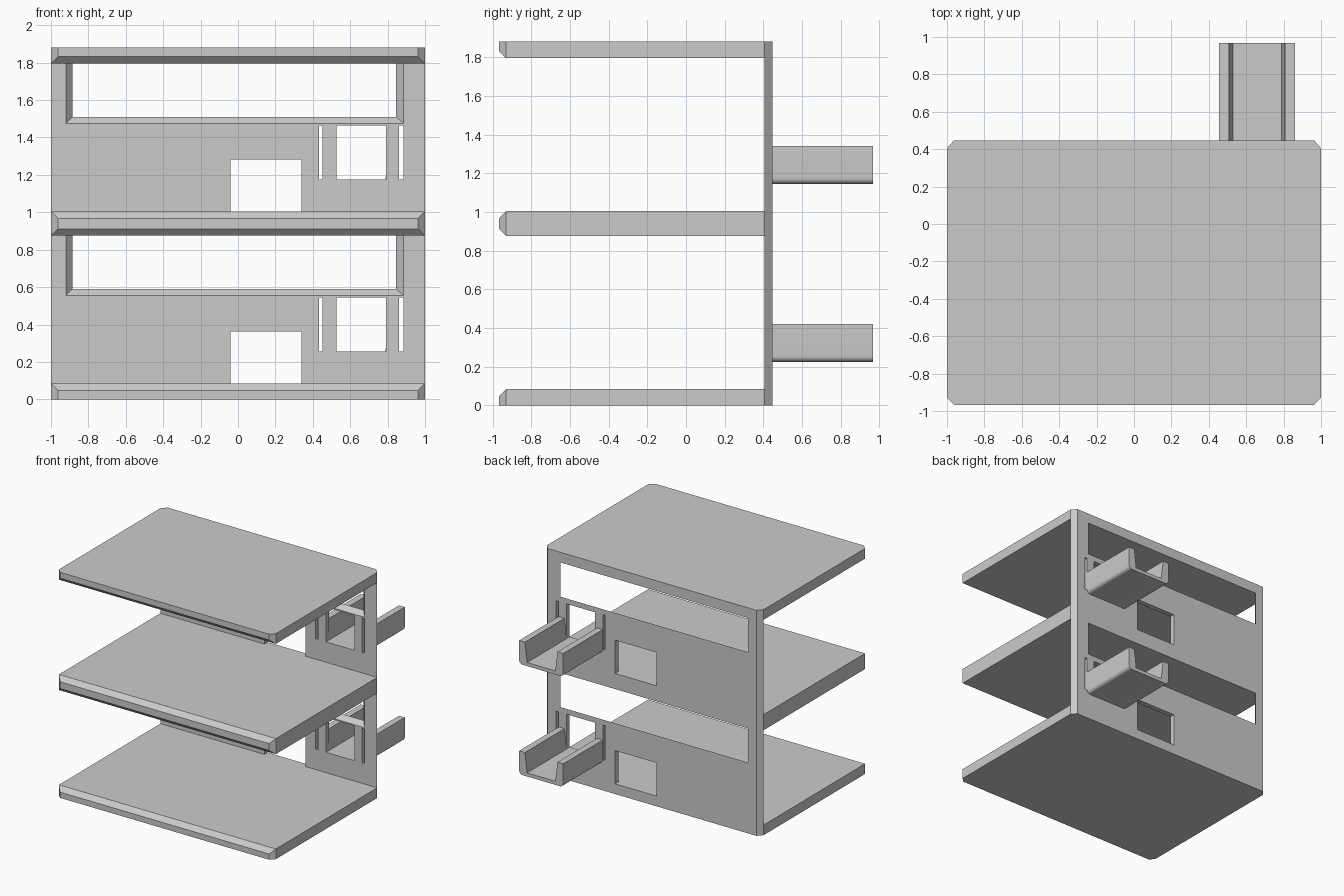
import bpy, bmesh, math

cube = bpy.data.objects.get("Cube")
if cube:
    bpy.data.objects.remove(cube, do_unlink=True)

grey = bpy.data.materials.new("plain_grey")
grey.use_nodes = True
grey.diffuse_color = (0.6, 0.6, 0.6, 1)
grey.node_tree.nodes["Principled BSDF"].inputs["Base Color"].default_value = (0.6, 0.6, 0.6, 1)

FRONT, BACK = -0.967, 0.967      # overall depth
WALL_IN, WALL_OUT = 0.405, 0.447  # back wall faces
CH = 0.037                       # chamfer size
STOREY = 0.92


def rect(x0, x1, z0, z1):
    return [(x0, z0), (x1, z0), (x1, z1), (x0, z1)]


def loft(bm, sections):
    """Skin a list of (y, [(x, z), ...]) sections and cap both ends."""
    rings = [[bm.verts.new((x, y, z)) for x, z in pts] for y, pts in sections]
    n = len(rings[0])
    for a, b in zip(rings, rings[1:]):
        for i in range(n):
            j = (i + 1) % n
            bm.faces.new((a[i], a[j], b[j], b[i]))
    bm.faces.new(rings[0])
    bm.faces.new(rings[-1])


def finish(bm, name):
    bmesh.ops.recalc_face_normals(bm, faces=bm.faces)
    mesh = bpy.data.meshes.new(name)
    bm.to_mesh(mesh)
    bm.free()
    mesh.materials.append(grey)
    obj = bpy.data.objects.new(name, mesh)
    bpy.context.collection.objects.link(obj)
    return obj


def select(obj):
    bpy.ops.object.select_all(action='DESELECT')
    obj.select_set(True)
    bpy.context.view_layer.objects.active = obj


# Floor slabs: front end tapers at the corners and on the exposed edges
def slab(name, z0, z1, cut_bottom, cut_top):
    bm = bmesh.new()
    nose = rect(-1 + CH, 1 - CH, z0 + CH * cut_bottom, z1 - CH * cut_top)
    full = rect(-1, 1, z0, z1)
    loft(bm, [(FRONT, nose), (FRONT + CH, full), (WALL_IN, full)])
    finish(bm, name)


slab("ground_slab", 0, 0.085, 0, 1)
slab("middle_slab", 0.875, 1.005, 1, 1)
slab("roof_slab", 1.795, 1.88, 1, 0)

# Back wall with chamfered outer corners
bm = bmesh.new()
loft(bm, [(WALL_IN, rect(-1, 1, 0, 1.88)),
          (WALL_OUT, rect(-1 + CH, 1 - CH, 0, 1.88))])
wall = finish(bm, "back_wall")

# Openings on each storey: splayed strip window, hatch, balcony door, side slits
bm = bmesh.new()
e = 0.005
for s in range(2):
    dz = s * STOREY
    loft(bm, [(WALL_IN - e, rect(-0.924, 0.889, 0.551 + dz, 0.875 + dz)),
              (WALL_OUT + e, rect(-0.881, 0.841, 0.594 + dz, 0.875 + dz))])
    for x0, x1, z0, z1 in ((-0.04, 0.34, 0.085, 0.362),
                           (0.527, 0.79, 0.255, 0.545),
                           (0.433, 0.452, 0.255, 0.545),
                           (0.862, 0.885, 0.255, 0.545)):
        hole = rect(x0, x1, z0 + dz, z1 + dz)
        loft(bm, [(WALL_IN - 0.05, hole), (WALL_OUT + 0.05, hole)])
cutter = finish(bm, "opening_cutter")
cutter.hide_render = True

mod = wall.modifiers.new("openings", 'BOOLEAN')
mod.operation = 'DIFFERENCE'
mod.solver = 'EXACT'
mod.object = cutter
select(wall)
bpy.ops.object.modifier_apply(modifier=mod.name)
bpy.data.objects.remove(cutter, do_unlink=True)


# Balconies: open-ended channel with rounded lower edges and sloped inner sides
def balcony(name, z):
    mid, half, r = 0.658, 0.203, 0.03
    side = [(half - 0.073, z + 0.03), (half - 0.053, z + 0.195), (half, z + 0.195)]
    for i in range(7):
        a = -i * math.pi / 12
        side.append((half - r + r * math.cos(a), z + r + r * math.sin(a)))
    outline = [(mid + x, h) for x, h in side]
    outline += [(mid - x, h) for x, h in reversed(side)]
    bm = bmesh.new()
    loft(bm, [(WALL_OUT - 0.003, outline), (BACK, outline)])
    select(finish(bm, name))
    bpy.ops.object.shade_smooth_by_angle(angle=math.radians(30))


balcony("lower_balcony", 0.225)
balcony("upper_balcony", 0.225 + STOREY)
